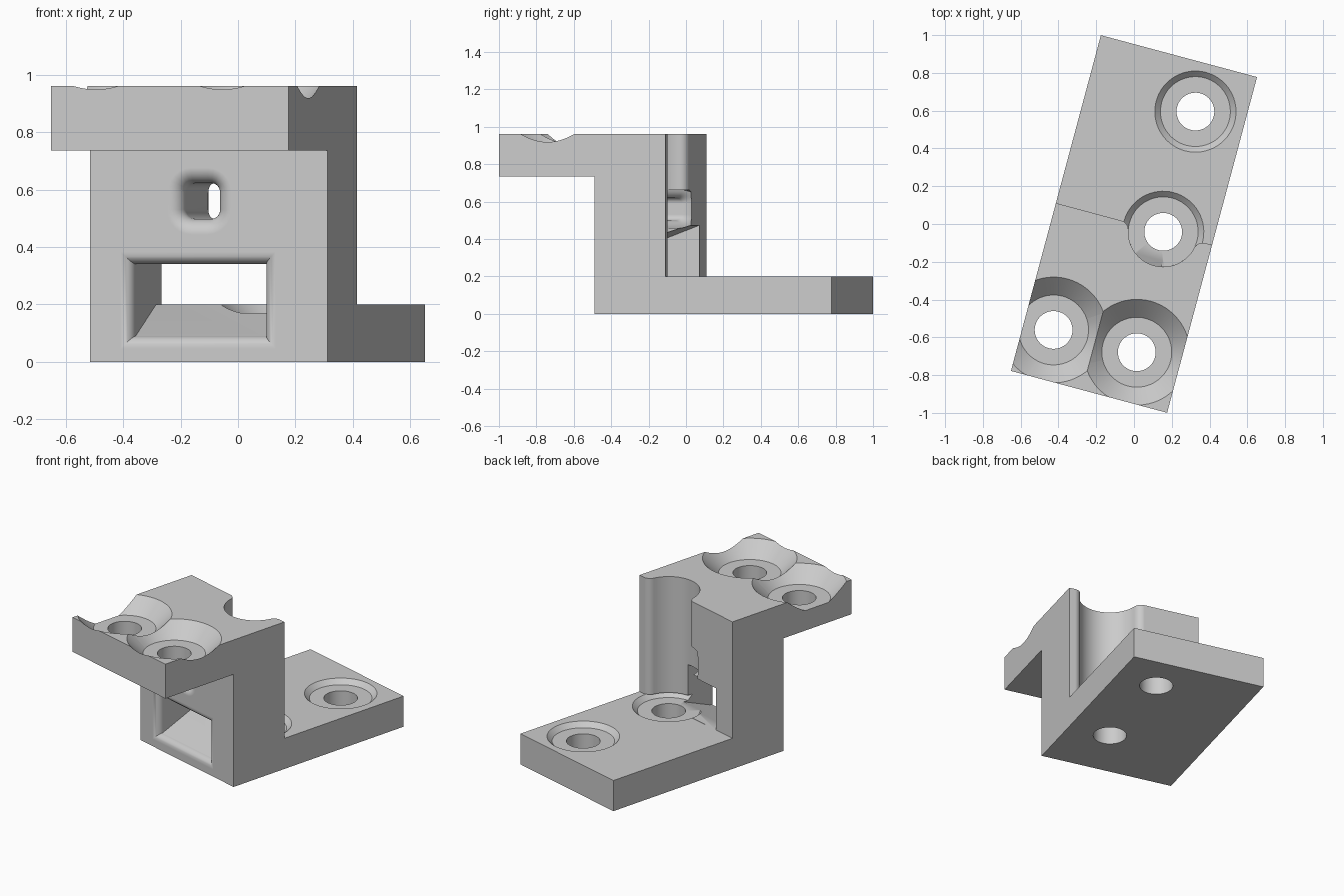
import bpy, bmesh
from math import sin, cos, pi, radians, hypot, atan2
from mathutils import Matrix

cube = bpy.data.objects.get("Cube")
if cube:
    bpy.data.objects.remove(cube, do_unlink=True)

metal = bpy.data.materials.new("light_grey")
grey = (0.6, 0.6, 0.6, 1)
metal.use_nodes = True
metal.diffuse_color = grey
next(n for n in metal.node_tree.nodes if n.type == 'BSDF_PRINCIPLED').inputs["Base Color"].default_value = grey

HALF_W, HALF_L = 0.428, 0.92      # half width and half length
FRONT, FLOOR, TOP = -0.393, 0.2, 0.96
BORE = 0.185                      # flat seat radius around every screw hole
GAP = 0.0005


def loft(name, rings):
    """Closed solid through a list of equal-length point rings."""
    bm = bmesh.new()
    loops = [[bm.verts.new(p) for p in ring] for ring in rings]
    for a, b in zip(loops, loops[1:]):
        for i in range(len(a)):
            j = (i + 1) % len(a)
            bm.faces.new((a[i], a[j], b[j], b[i]))
    bm.faces.new(loops[0])
    bm.faces.new(loops[-1])
    bmesh.ops.recalc_face_normals(bm, faces=bm.faces)
    mesh = bpy.data.meshes.new(name)
    bm.to_mesh(mesh)
    bm.free()
    mesh.materials.append(metal)
    obj = bpy.data.objects.new(name, mesh)
    bpy.context.collection.objects.link(obj)
    return obj


def screw_hole(x, y, bottom, top, outer):
    """Through hole with a flat seat and a 45 degree countersink."""
    seat = top - (outer - BORE)
    profile = [(0.1, bottom - 0.05), (0.1, seat), (BORE, seat), (outer + 0.002, top + 0.002)]
    n = 64
    return loft("screw_hole", [[(x + r * cos(2 * pi * i / n), y + r * sin(2 * pi * i / n), z)
                                for i in range(n)] for r, z in profile])


def rounding(r, steps=8):
    """Depth and widening of a rounded rim, from the outside in."""
    return [(r - r * cos(t), r - r * sin(t)) for t in (pi / 2 * i / steps for i in range(steps + 1))]


# Z-shaped bracket body
side = [(-HALF_L, 0.735), (FRONT, 0.735), (FRONT, 0), (HALF_L, 0),
        (HALF_L, FLOOR), (0, FLOOR), (0, TOP), (-HALF_L, TOP)]
bracket = loft("bracket", [[(x, y, z) for y, z in side] for x in (-HALF_W, HALF_W)])

# Screw holes in the foot and in the upper shelf
cutters = [screw_hole(0.16, y, 0, FLOOR, 0.215) for y in (0.659, 0)]
cutters += [screw_hole(x, -0.652, 0.735, TOP, 0.28) for x in (-0.266, 0.19)]

# Tool clearance groove up the back of the wall, with rounded lips
lip = 0.05
reach = hypot(BORE + lip, 0)
dx = (reach ** 2 - lip ** 2) ** 0.5
meet = atan2(lip, dx)
left = [(-dx + lip * cos(t), -lip + lip * sin(t))
        for t in (pi / 2 + (meet - pi / 2) * i / 8 for i in range(9))]
arc = [(BORE * cos(t), BORE * sin(t))
       for t in (pi + meet + (pi - 2 * meet) * i / 32 for i in range(1, 32))]
right = [(-x, y) for x, y in reversed(left)]
plan = [(-dx, 0.03)] + left + arc + right + [(dx, 0.03)]
cutters.append(loft("groove", [[(0.16 + x, y, z) for x, y in plan] for z in (FLOOR + GAP, 1.1)]))


# Sloping rectangular window with a rounded front rim
def window_ring(y, wide):
    run = max(0, y + 0.35)
    low = min(0.09 + 0.4 * run, FLOOR + GAP) - wide
    high = 0.34 + 0.38 * run + wide
    x0, x1 = -0.275 - wide, 0.197 + wide
    return [(x0, y, low), (x1, y, low), (x1, y, high), (x0, y, high)]


rim = [(FRONT + d, w) for d, w in rounding(0.043)]
cutters.append(loft("window", [window_ring(y, w) for y, w in
                               [(-0.45, 0.043)] + rim + [(-0.073, 0), (0.03, 0)]]))


# Small rounded slot, flared at the front and where it meets the groove
def slot_ring(y, wide, slant=0):
    ring = []
    for k, (sx, sz) in enumerate([(1, 1), (-1, 1), (-1, -1), (1, -1)]):
        for i in range(7):
            t = pi / 2 * (k + i / 6)
            x = sx * 0.03 + (0.032 + wide) * cos(t)
            z = sz * 0.03 + (0.032 + wide) * sin(t)
            ring.append((-0.034 + x, y - slant * x, 0.56 + z))
    return ring


front_rim = [slot_ring(FRONT + d, w) for d, w in rounding(0.054)]
back_rim = [slot_ring(-0.07 - d, w, 1) for d, w in reversed(rounding(0.04))]
cutters.append(loft("slot", [slot_ring(-0.45, 0.054)] + front_rim + back_rim + [slot_ring(0.03, 0.04, 1)]))

# Cut everything out of the body
bpy.ops.object.select_all(action='DESELECT')
bpy.context.view_layer.objects.active = bracket
bracket.select_set(True)
for cutter in cutters:
    cutter.hide_render = True
    mod = bracket.modifiers.new("cut", 'BOOLEAN')
    mod.operation, mod.solver, mod.object = 'DIFFERENCE', 'EXACT', cutter
    bpy.ops.object.modifier_apply(modifier=mod.name)
    bpy.data.objects.remove(cutter, do_unlink=True)

# Turn the bracket to its resting angle and shade it
bracket.data.transform(Matrix.Rotation(radians(-15), 4, 'Z'))
bpy.ops.object.shade_smooth_by_angle(angle=radians(30))
weighted = bracket.modifiers.new("even_shading", 'WEIGHTED_NORMAL')
weighted.keep_sharp = True
